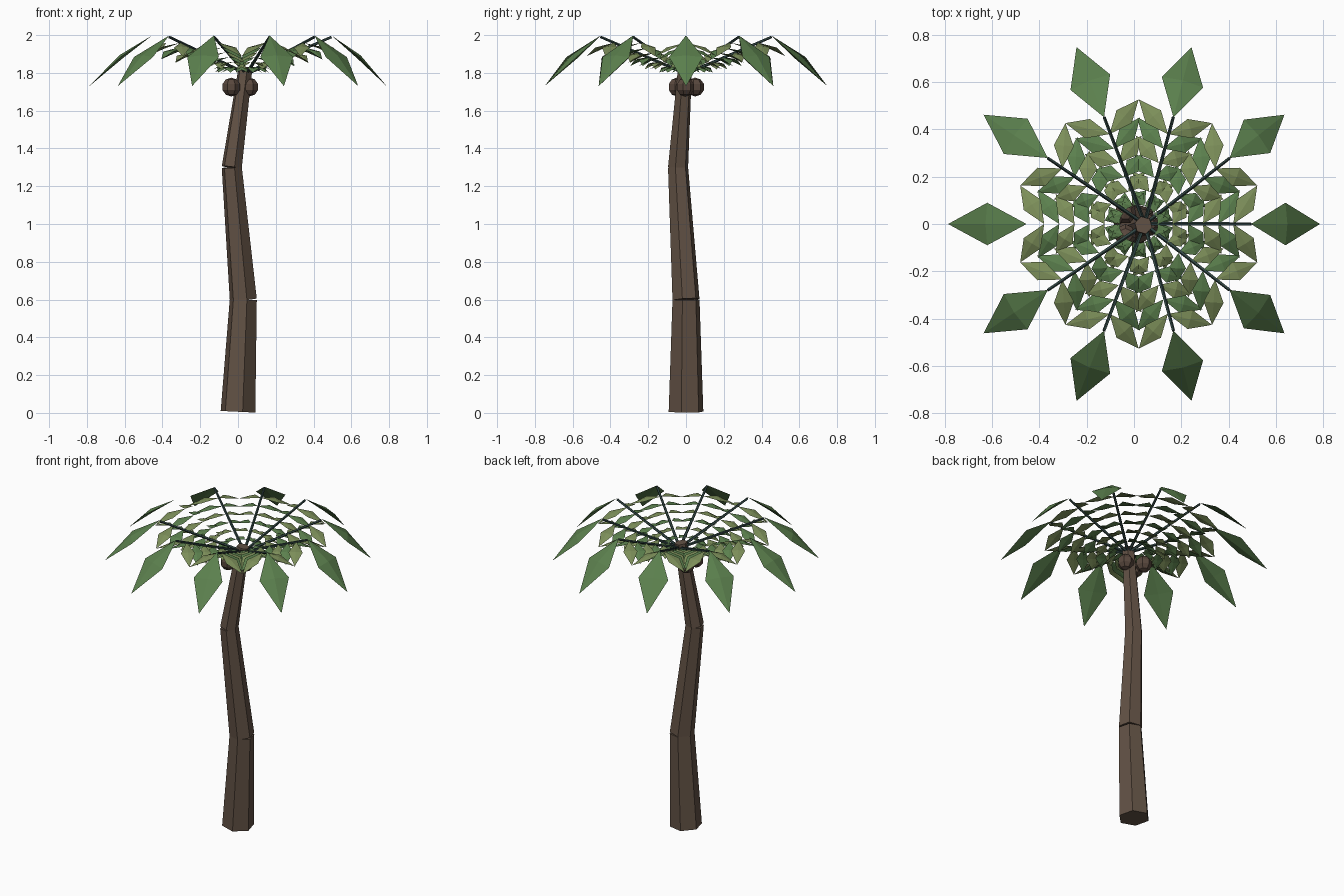
import bpy, bmesh, math
from mathutils import Vector, Matrix

if "Cube" in bpy.data.objects:
    bpy.data.objects.remove(bpy.data.objects["Cube"])


def material(name, rgb):
    m = bpy.data.materials.new(name)
    m.diffuse_color = (*rgb, 1)
    m.use_nodes = True
    m.node_tree.nodes["Principled BSDF"].inputs["Base Color"].default_value = m.diffuse_color
    return m


BARK = material("bark", (0.12, 0.082, 0.058))
NUT = material("nut_shell", (0.10, 0.065, 0.048))
GREEN = material("deep_green", (0.105, 0.215, 0.075))
LIGHT = material("light_green", (0.20, 0.27, 0.10))
STEM = material("stem_green", (0.03, 0.06, 0.055))


def finish(bm, name, mat):
    bmesh.ops.recalc_face_normals(bm, faces=bm.faces)
    mesh = bpy.data.meshes.new(name)
    bm.to_mesh(mesh)
    bm.free()
    mesh.materials.append(mat)
    bpy.context.collection.objects.link(bpy.data.objects.new(name, mesh))


def add_cone(bm, a, b, r1, r2, sides, turn=0):
    """Tapered prism running from a to b."""
    axis = b - a
    tilt = Vector((0, 0, 1)).rotation_difference(axis).to_matrix().to_4x4()
    mat = Matrix.Translation((a + b) / 2) @ tilt @ Matrix.Rotation(turn, 4, 'Z')
    bmesh.ops.create_cone(bm, cap_ends=True, segments=sides, radius1=r1,
                          radius2=r2, depth=axis.length, matrix=mat)


def add_leaf(bm, base, tip, half_width, thick, bow):
    """Thin faceted diamond blade from base to tip."""
    axis = (tip - base).normalized()
    side = axis.cross(Vector((0, 0, 1))).normalized()
    up = side.cross(axis)
    mid = (base + tip) / 2 + Vector((0, 0, bow))
    v = [bm.verts.new(p) for p in (
        base, mid + side * half_width, tip, mid - side * half_width,
        mid + up * thick, mid - up * thick)]
    for i in range(4):
        bm.faces.new((v[i], v[(i + 1) % 4], v[4]))
        bm.faces.new((v[(i + 1) % 4], v[i], v[5]))


# Trunk: three leaning six-sided sections
path = [Vector(p) for p in ((0, 0, 0.006), (0.028, 0, 0.6),
                            (-0.033, -0.042, 1.3), (0.04, -0.005, 1.83))]
radii = [(0.095, 0.074), (0.074, 0.055), (0.055, 0.038)]
for i, (r1, r2) in enumerate(radii):
    bm = bmesh.new()
    add_cone(bm, path[i], path[i + 1], r1, r2, 6, math.radians(15))
    finish(bm, f"trunk_section_{i + 1}", BARK)

# Nuts clustered under the crown
for i, (x, y) in enumerate(((0.06, -0.005), (-0.036, 0.048), (-0.036, -0.048))):
    bm = bmesh.new()
    bmesh.ops.create_uvsphere(bm, u_segments=7, v_segments=5, radius=0.05,
                              matrix=Matrix.Translation((x, y, 1.725)))
    finish(bm, f"nut_{i + 1}", NUT)

# Crown: ten fronds, each a stem, an end blade and paired leaflets
CENTRE = Vector((0.02, 0, 0))
REACH, ROWS = 0.475, 6


def polar(angle, r, z, origin=CENTRE):
    return origin + Vector((r * math.cos(angle), r * math.sin(angle), z))


stems, blades = bmesh.new(), bmesh.new()
leaflets = [bmesh.new(), bmesh.new()]
for f in range(10):
    a = math.radians(36 * f)
    end = polar(a, REACH, 1.99)
    if f != 5:
        add_cone(stems, Vector((0.045, 0, 1.795)), end, 0.009, 0.007, 5)
    add_leaf(blades, end + Vector((0, 0, 0.008)),
             polar(a, 0.787, 1.73, Vector()), 0.09, 0.012, 0.02)
    for k in range(ROWS):
        r = 0.08 + 0.064 * k
        z = 1.80 + 0.19 * r / REACH
        length = 0.06 + 0.33 * r
        base = polar(a, r, z)
        for s in (-1, 1):
            tip = polar(a + s * math.radians(58), length, -0.02 - 0.13 * r, base)
            add_leaf(leaflets[k % 2], base, tip, 0.03 + 0.03 * r, 0.006, 0.01)

finish(stems, "frond_stems", STEM)
finish(blades, "frond_end_blades", GREEN)
finish(leaflets[0], "dark_leaflets", GREEN)
finish(leaflets[1], "light_leaflets", LIGHT)
